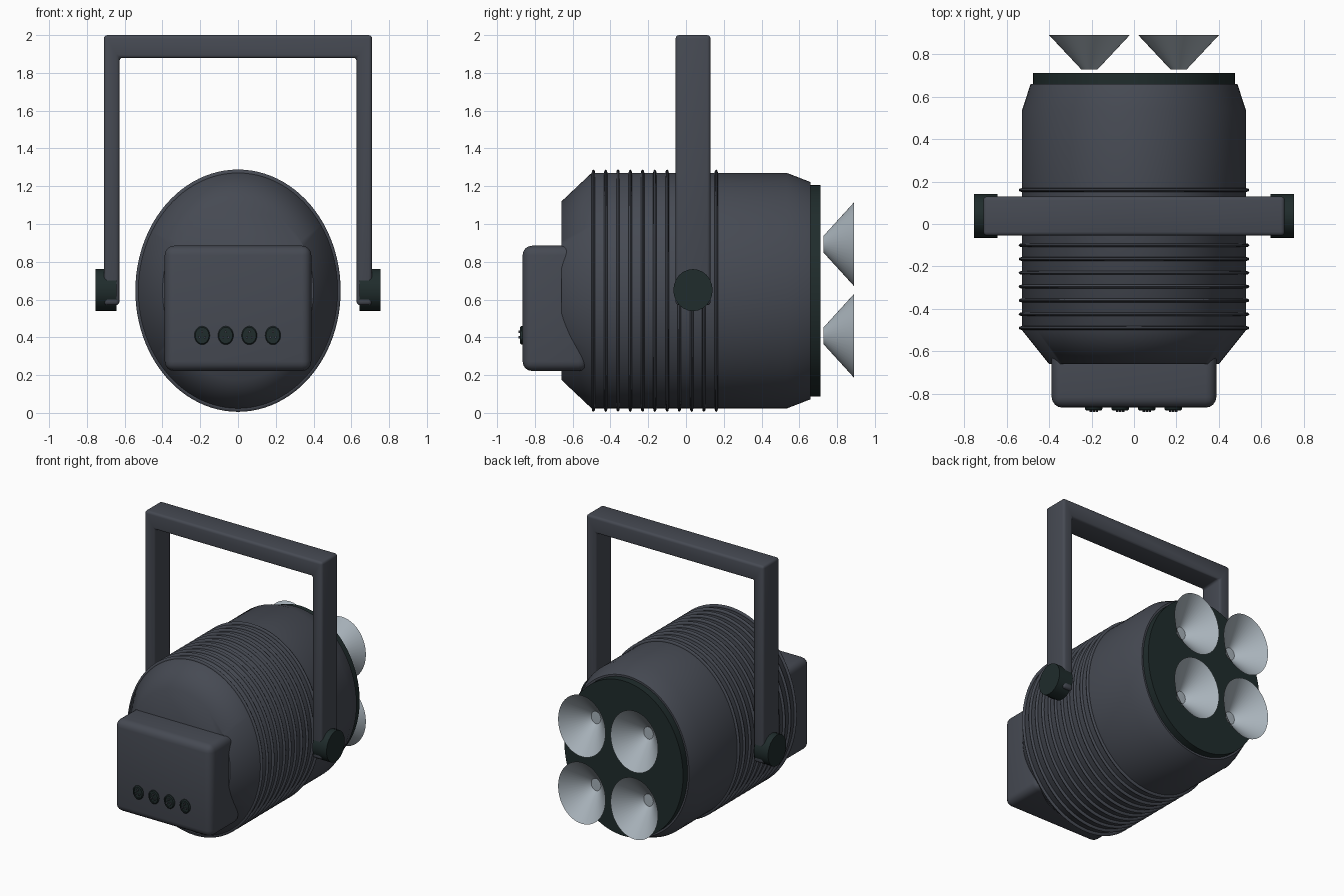
import bpy, bmesh, math
from mathutils import Matrix, Vector

if "Cube" in bpy.data.objects:
    bpy.data.objects.remove(bpy.data.objects["Cube"])

def material(name, rgb):
    m = bpy.data.materials.new(name)
    m.diffuse_color = (*rgb, 1)
    m.use_nodes = True
    m.node_tree.nodes["Principled BSDF"].inputs["Base Color"].default_value = m.diffuse_color
    return m

GREY = material("charcoal_grey", (0.061, 0.068, 0.086))
DARK = material("dark_green_black", (0.014, 0.025, 0.025))
SILVER = material("silver_grey", (0.39, 0.445, 0.49))

ZC = 0.647      # height of the housing axis
OVAL = 1.18     # vertical stretch of the oval parts

def finish(name, bm, mat, angle=40, bevel=0, segments=3, normals=True):
    if normals:
        bmesh.ops.recalc_face_normals(bm, faces=bm.faces)
    me = bpy.data.meshes.new(name)
    bm.to_mesh(me)
    bm.free()
    ob = bpy.data.objects.new(name, me)
    bpy.context.collection.objects.link(ob)
    me.materials.append(mat)
    if bevel:
        mod = ob.modifiers.new("rounded_edges", 'BEVEL')
        mod.width, mod.segments, mod.limit_method = bevel, segments, 'ANGLE'
    bpy.ops.object.select_all(action='DESELECT')
    ob.select_set(True)
    bpy.context.view_layer.objects.active = ob
    if bevel:
        bpy.ops.object.modifier_apply(modifier="rounded_edges")
    bpy.ops.object.shade_smooth_by_angle(angle=math.radians(angle))
    return ob

def lathe_y(name, profile, centre, mat, stretch=1, n=64, caps=(True, True),
            closed=False, angle=40):
    """Sweep (radius, y) points round the y axis, stretched vertically."""
    bm = bmesh.new()
    cx, cz = centre
    rings = []
    for r, y in profile:
        rings.append([bm.verts.new((cx + r * math.cos(a), y, cz + stretch * r * math.sin(a)))
                      for a in (2 * math.pi * i / n for i in range(n))])
    pairs = list(zip(rings, rings[1:]))
    if closed:
        pairs.append((rings[-1], rings[0]))
    for p, q in pairs:
        for i in range(n):
            j = (i + 1) % n
            bm.faces.new((p[i], p[j], q[j], q[i]))
    if not closed:
        for use, ring in zip(caps, (rings[0], rings[-1])):
            if use:
                bm.faces.new(ring)
    return finish(name, bm, mat, angle)

def box(name, lo, hi, mat, bevel, segments=4):
    bm = bmesh.new()
    lo, hi = Vector(lo), Vector(hi)
    size = hi - lo
    bmesh.ops.create_cube(bm, size=1, matrix=Matrix.Translation((lo + hi) / 2)
                          @ Matrix.Diagonal((*size, 1)))
    return finish(name, bm, mat, 40, bevel, segments)

# Oval lamp housing with tapered ends
lathe_y("housing", [(0.40, -0.66), (0.528, -0.50), (0.528, 0.535), (0.487, 0.66)],
        (0, ZC), GREY, OVAL, 96, angle=50)

# Cooling ribs round the housing
for k in range(11):
    y0 = -0.49 + 0.065 * k
    tube = [(0.529 + 0.0145 * math.cos(t), y0 + 0.009 * math.sin(t))
            for t in (2 * math.pi * i / 8 for i in range(8))]
    lathe_y("cooling_rib", tube, (0, ZC), GREY, OVAL, 96, closed=True, angle=60)

# Dark front plate
lathe_y("front_plate", [(0.475, 0.65), (0.475, 0.712)], (0, ZC), DARK, OVAL, 96)

# Four open reflector cones
for x in (-0.21, 0.21):
    for z in (0.408, 0.893):
        lathe_y("reflector", [(0.038, 0.728), (0.19, 0.89)], (x, z), SILVER, 1.17, 48,
                caps=(True, False))

# Control box at the rear of the housing
box("control_box", (-0.388, -0.865, 0.222), (0.388, -0.52, 0.885), GREY, 0.05)

# Row of sockets: raised rim, dark face, and three pins each
for x in (-0.19, -0.065, 0.06, 0.185):
    z = 0.41
    lathe_y("socket_rim", [(0.041, -0.855), (0.041, -0.872), (0.036, -0.878),
                           (0.030, -0.878), (0.030, -0.855)],
            (x, z), DARK, 1.2, 24, closed=True)
    lathe_y("socket_face", [(0.030, -0.872), (0.030, -0.855)], (x, z), DARK, 1.2, 24)
    for a in (90, 210, 330):
        t = math.radians(a)
        lathe_y("socket_pin", [(0.006, -0.886), (0.006, -0.865)],
                (x + 0.016 * math.cos(t), z + 0.019 * math.sin(t)), GREY, 1.2, 8)

# U-shaped yoke: profile extruded along y
bm = bmesh.new()
outline = [(-0.71, 0.57), (-0.71, 2.0), (0.71, 2.0), (0.71, 0.57),
           (0.628, 0.57), (0.628, 1.88), (-0.628, 1.88), (-0.628, 0.57)]
face = bm.faces.new([bm.verts.new((x, -0.055, z)) for x, z in outline])
ext = bmesh.ops.extrude_face_region(bm, geom=[face])
bmesh.ops.translate(bm, vec=(0, 0.185, 0),
                    verts=[v for v in ext["geom"] if isinstance(v, bmesh.types.BMVert)])
finish("yoke", bm, GREY, 40, 0.018, 3)

# Clamp knobs on both yoke ends
for side in (-1, 1):
    bm = bmesh.new()
    bmesh.ops.create_cone(bm, cap_ends=True, segments=24, radius1=0.104, radius2=0.104,
                          depth=0.113, matrix=Matrix.Translation((side * 0.6985, 0.037, 0.65))
                          @ Matrix.Diagonal((1, 1, 1.07, 1))
                          @ Matrix.Rotation(math.pi / 2, 4, 'Y'))
    finish("clamp_knob", bm, DARK)
